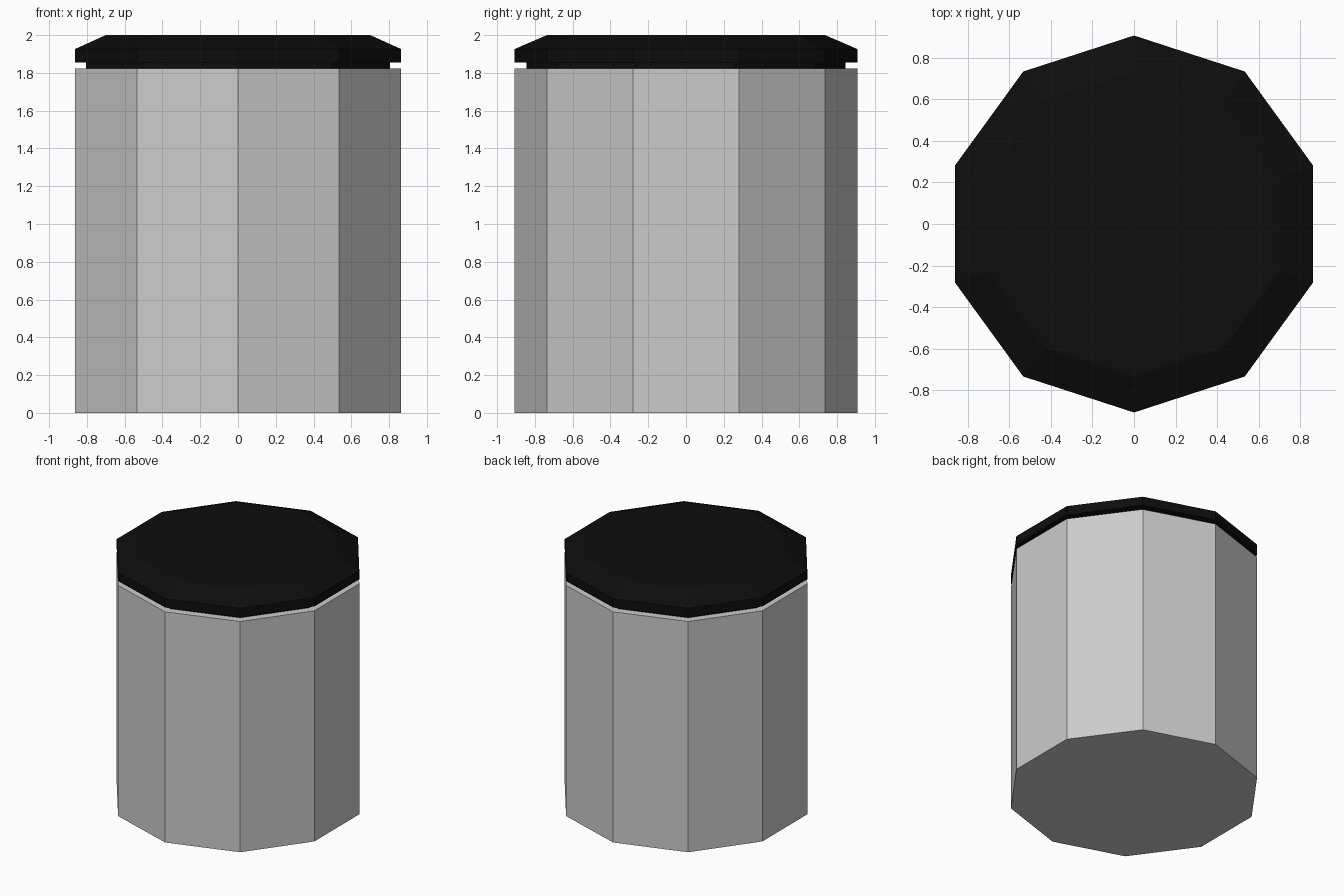
import bpy, bmesh, math

if "Cube" in bpy.data.objects:
    bpy.data.objects.remove(bpy.data.objects["Cube"])

SIDES = 10
R = 0.908


def material(name, rgb):
    m = bpy.data.materials.new(name)
    m.diffuse_color = (*rgb, 1.0)
    m.use_nodes = True
    m.node_tree.nodes["Principled BSDF"].inputs["Base Color"].default_value = m.diffuse_color
    return m


def turned(name, profile, mat, cap_bottom=True):
    """Ten-sided solid from (radius, z) rings, one corner facing the front."""
    bm = bmesh.new()
    rings = []
    for r, z in profile:
        rings.append([bm.verts.new((r * math.cos(a), r * math.sin(a), z))
                      for a in (math.pi / 2 + 2 * math.pi * i / SIDES for i in range(SIDES))])
    for lo, hi in zip(rings, rings[1:]):
        for i in range(SIDES):
            j = (i + 1) % SIDES
            bm.faces.new((lo[i], lo[j], hi[j], hi[i]))
    if cap_bottom:
        bm.faces.new(rings[0][::-1])
    bm.faces.new(rings[-1])
    bm.normal_update()
    mesh = bpy.data.meshes.new(name)
    bm.to_mesh(mesh)
    bm.free()
    mesh.materials.append(mat)
    obj = bpy.data.objects.new(name, mesh)
    bpy.context.collection.objects.link(obj)
    return obj


grey = material("light_grey", (0.6, 0.6, 0.6))
black = material("black", (0.004, 0.004, 0.004))

# Straight-sided container
turned("container_body", [(R, 0), (R, 1.822)], grey)

# Lid: recessed neck, overhanging rim, bevelled top
turned("lid", [(0.845, 1.822), (0.845, 1.856), (R, 1.856), (R, 1.926), (0.736, 2.0)],
       black, cap_bottom=False)
